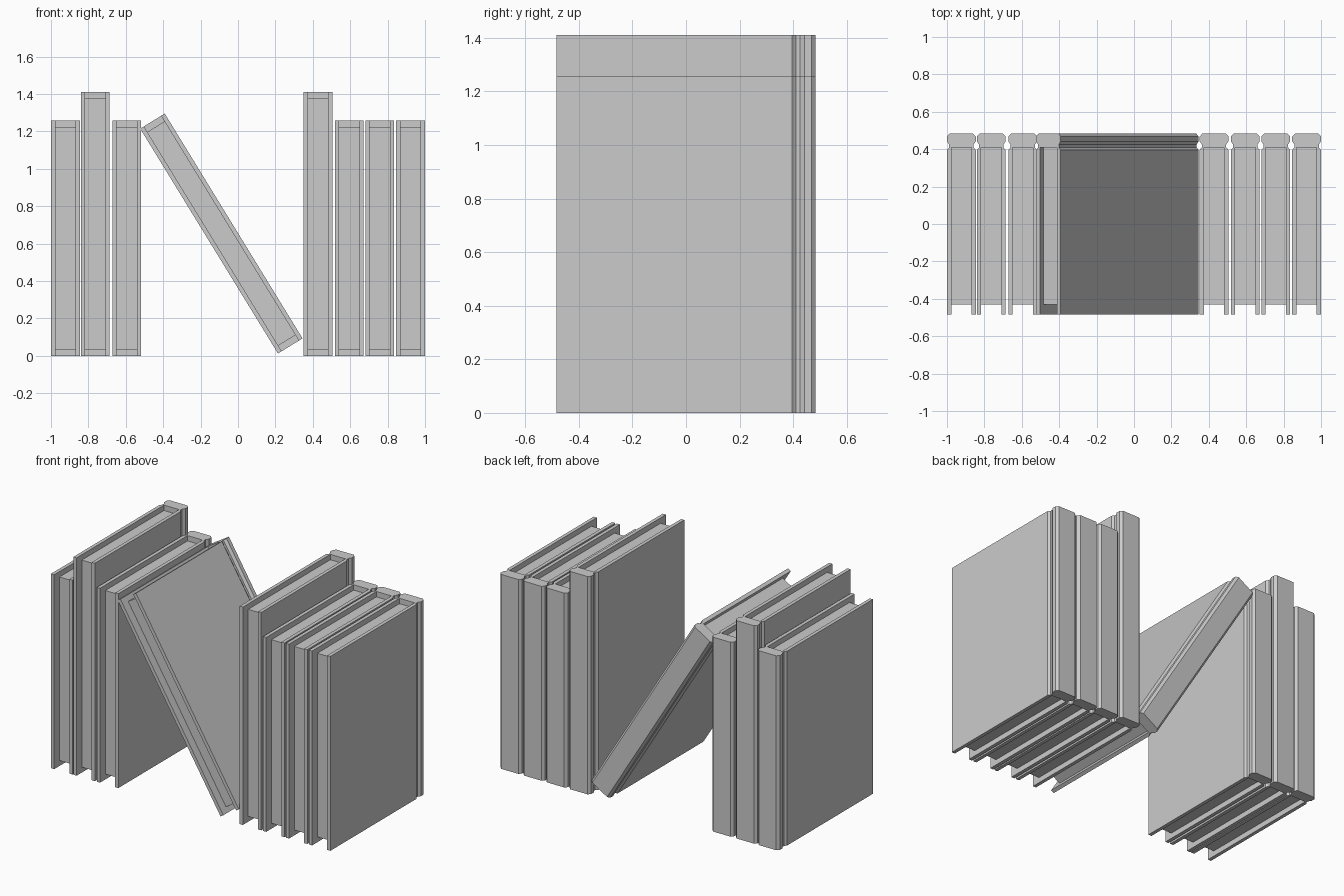
import bpy, bmesh, math
from mathutils import Matrix

if "Cube" in bpy.data.objects:
    bpy.data.objects.remove(bpy.data.objects["Cube"])

HW, T = 0.077, 0.023      # half book thickness, board thickness
INNER = HW - T


def prism(name, profile, z0, z1, place):
    """Extrude an xy profile from z0 to z1."""
    bm = bmesh.new()
    face = bm.faces.new([bm.verts.new((x, y, z0)) for x, y in profile])
    ext = bmesh.ops.extrude_face_region(bm, geom=[face])
    tops = [v for v in ext["geom"] if isinstance(v, bmesh.types.BMVert)]
    bmesh.ops.translate(bm, verts=tops, vec=(0, 0, z1 - z0))
    bmesh.ops.recalc_face_normals(bm, faces=bm.faces)
    mesh = bpy.data.meshes.new(name)
    bm.to_mesh(mesh)
    bm.free()
    obj = bpy.data.objects.new(name, mesh)
    obj.matrix_world = place
    bpy.context.collection.objects.link(obj)
    return obj


def book(index, x, z, height, lean=0.0):
    """A hardback centred at x, z with its spine toward +y."""
    place = Matrix.Translation((x, 0, z)) @ Matrix.Rotation(lean, 4, 'Y')
    h = height / 2
    # cover: two boards, hinge grooves and a bevelled spine
    half = [(INNER, 0.41), (INNER, -0.484), (HW, -0.484), (HW, 0.395),
            (HW - 0.012, 0.41), (HW - 0.012, 0.425), (HW, 0.442),
            (HW, 0.468), (HW - 0.015, 0.484)]
    profile = half + [(-px, py) for px, py in reversed(half)]
    prism(f"book_cover_{index}", profile, -h, h, place)
    # pages: block recessed from the three open edges
    pages = [(-INNER, -0.43), (INNER, -0.43), (INNER, 0.41), (-INNER, 0.41)]
    prism(f"book_pages_{index}", pages, -h + 0.035, h - 0.035, place)


SHORT, TALL = 1.258, 1.41

# upright books on both sides of the gap
upright = [(-0.923, SHORT), (-0.763, TALL), (-0.595, SHORT), (0.428, TALL),
           (0.595, SHORT), (0.758, SHORT), (0.923, SHORT)]
for i, (x, height) in enumerate(upright, 1):
    book(i, x, height / 2, height)

# leaning book in the middle
book(8, -0.089, 0.654, TALL, math.radians(-31.5))
